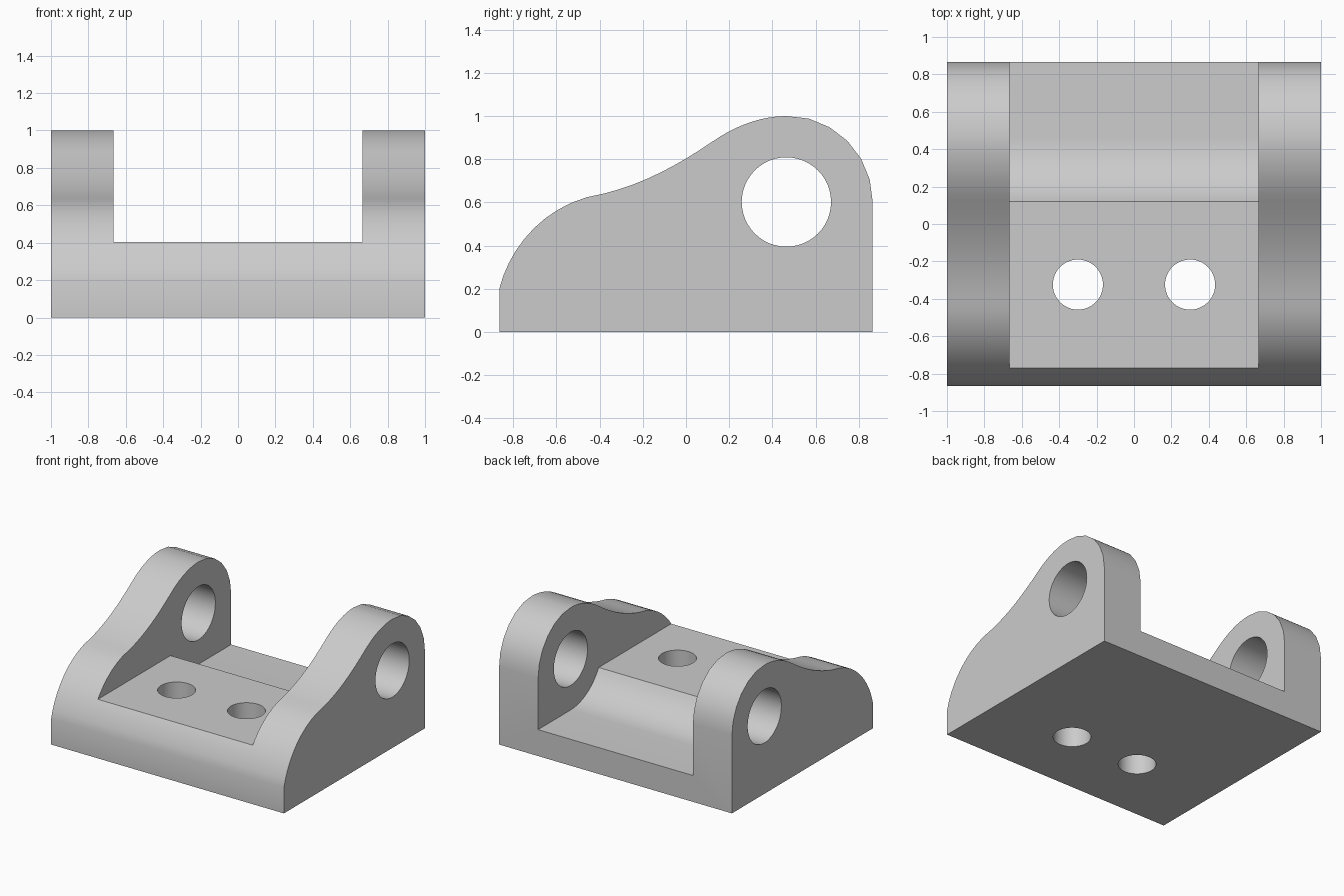
import bpy, bmesh, math
from mathutils import Vector
from mathutils.geometry import interpolate_bezier

default = bpy.data.objects.get("Cube")
if default:
    bpy.data.objects.remove(default)

PIVOT = (0.465, 0.602)   # y, z of the pin hole
R_TOP = 0.4              # rounding of the ears
INNER = 0.665            # half width between the ears


def extrude_profile(name, points, half_width):
    """Closed y-z outline extruded along x."""
    bm = bmesh.new()
    face = bm.faces.new([bm.verts.new((-half_width, y, z)) for y, z in points])
    out = bmesh.ops.extrude_face_region(bm, geom=[face])
    verts = [g for g in out["geom"] if isinstance(g, bmesh.types.BMVert)]
    bmesh.ops.translate(bm, verts=verts, vec=(2 * half_width, 0, 0))
    bmesh.ops.recalc_face_normals(bm, faces=bm.faces)
    mesh = bpy.data.meshes.new(name)
    bm.to_mesh(mesh)
    bm.free()
    obj = bpy.data.objects.new(name, mesh)
    bpy.context.collection.objects.link(obj)
    return obj


def cylinder(name, radius, depth, location, rotation=(0, 0, 0)):
    bpy.ops.mesh.primitive_cylinder_add(vertices=48, radius=radius, depth=depth,
                                        location=location, rotation=rotation)
    bpy.context.object.name = name
    return bpy.context.object


def bezier(a, b, c, d, steps=10):
    pts = interpolate_bezier(*[Vector((p[0], p[1], 0)) for p in (a, b, c, d)], steps)
    return [(p.x, p.y) for p in pts]


def arc(radius, start, end, steps):
    angles = [math.radians(start + (end - start) * i / steps) for i in range(steps + 1)]
    return [(PIVOT[0] + radius * math.cos(a), PIVOT[1] + radius * math.sin(a)) for a in angles]


# Side outline: rounded nose, concave sweep, rounded ear, straight back
nose = bezier((-0.865, 0.2), (-0.82, 0.38), (-0.68, 0.56), (-0.46, 0.624))
sweep = bezier((-0.46, 0.624), (-0.23, 0.665), (-0.05, 0.765), (0.12, 0.88))
crown = bezier((0.12, 0.88), (0.22, 0.95), (0.34, 1.0), (PIVOT[0], 1.0))
back = arc(R_TOP, 90, 0, 6)
outline = [(-0.865, 0)] + nose + sweep[1:] + crown[1:] + back[1:] + [(0.865, 0)]
bracket = extrude_profile("hinge_bracket", outline, 1.0)

# Pocket between the ears: flat floor, then a round clearance down to the back
clearance = arc(0.397, 210, 270, 10)
pocket_outline = [(-1.2, clearance[0][1])] + clearance + [
    (1.2, clearance[-1][1]), (1.2, 1.4), (-1.2, 1.4)]
cutters = [extrude_profile("pocket_cutter", pocket_outline, INNER)]

# Pin hole through both ears, two screw holes through the floor
cutters.append(cylinder("pin_hole_cutter", 0.207, 3, (0, *PIVOT), (0, math.pi / 2, 0)))
for side in (-1, 1):
    cutters.append(cylinder("screw_hole_cutter", 0.134, 2, (side * 0.3, -0.324, 0)))

for cutter in cutters:
    cutter.hide_render = True
    mod = bracket.modifiers.new(cutter.name, "BOOLEAN")
    mod.operation = "DIFFERENCE"
    mod.solver = "EXACT"
    mod.object = cutter

# Bake the cuts, then drop the cutters
bpy.context.view_layer.update()
evaluated = bracket.evaluated_get(bpy.context.evaluated_depsgraph_get())
baked = bpy.data.meshes.new_from_object(evaluated)
bracket.modifiers.clear()
bracket.data = baked
for cutter in cutters:
    bpy.data.objects.remove(cutter)

# Plain grey finish
grey = bpy.data.materials.new("plain_grey")
grey.use_nodes = True
colour = (0.6, 0.6, 0.6, 1)
grey.diffuse_color = colour
grey.node_tree.nodes["Principled BSDF"].inputs["Base Color"].default_value = colour
bracket.data.materials.clear()
bracket.data.materials.append(grey)

bpy.ops.object.select_all(action="DESELECT")
bracket.select_set(True)
bpy.context.view_layer.objects.active = bracket
bpy.ops.object.shade_smooth_by_angle(angle=math.radians(30))
